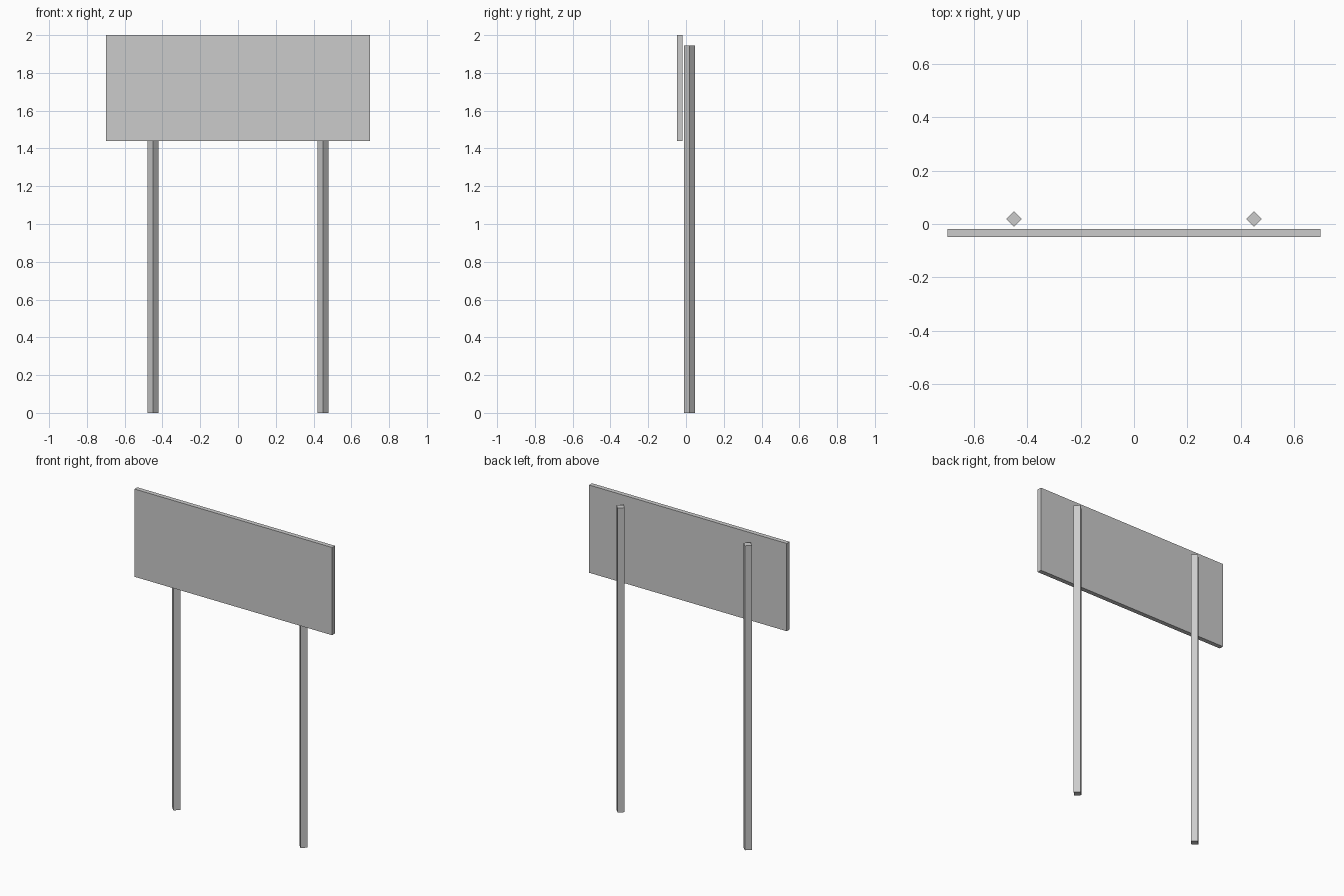
import bpy

if "Cube" in bpy.data.objects:
    bpy.data.objects.remove(bpy.data.objects["Cube"])

PANEL_SIZE = (1.396, 0.029, 0.56)
POST_X, POST_Y, POST_RADIUS, POST_HEIGHT = 0.449, 0.0187, 0.0293, 1.944

# Flat rectangular board, top edge at z = 2
bpy.ops.mesh.primitive_cube_add(size=1, location=(0, -0.0335, 2 - PANEL_SIZE[2] / 2))
panel = bpy.context.object
panel.name = "sign_panel"
panel.scale = PANEL_SIZE
bpy.ops.object.transform_apply(location=False, rotation=False, scale=True)

# Two square posts turned corner-on, standing just behind the board
for side, name in ((-1, "left_post"), (1, "right_post")):
    bpy.ops.mesh.primitive_cylinder_add(
        vertices=4, radius=POST_RADIUS, depth=POST_HEIGHT,
        location=(side * POST_X, POST_Y, POST_HEIGHT / 2))
    bpy.context.object.name = name
